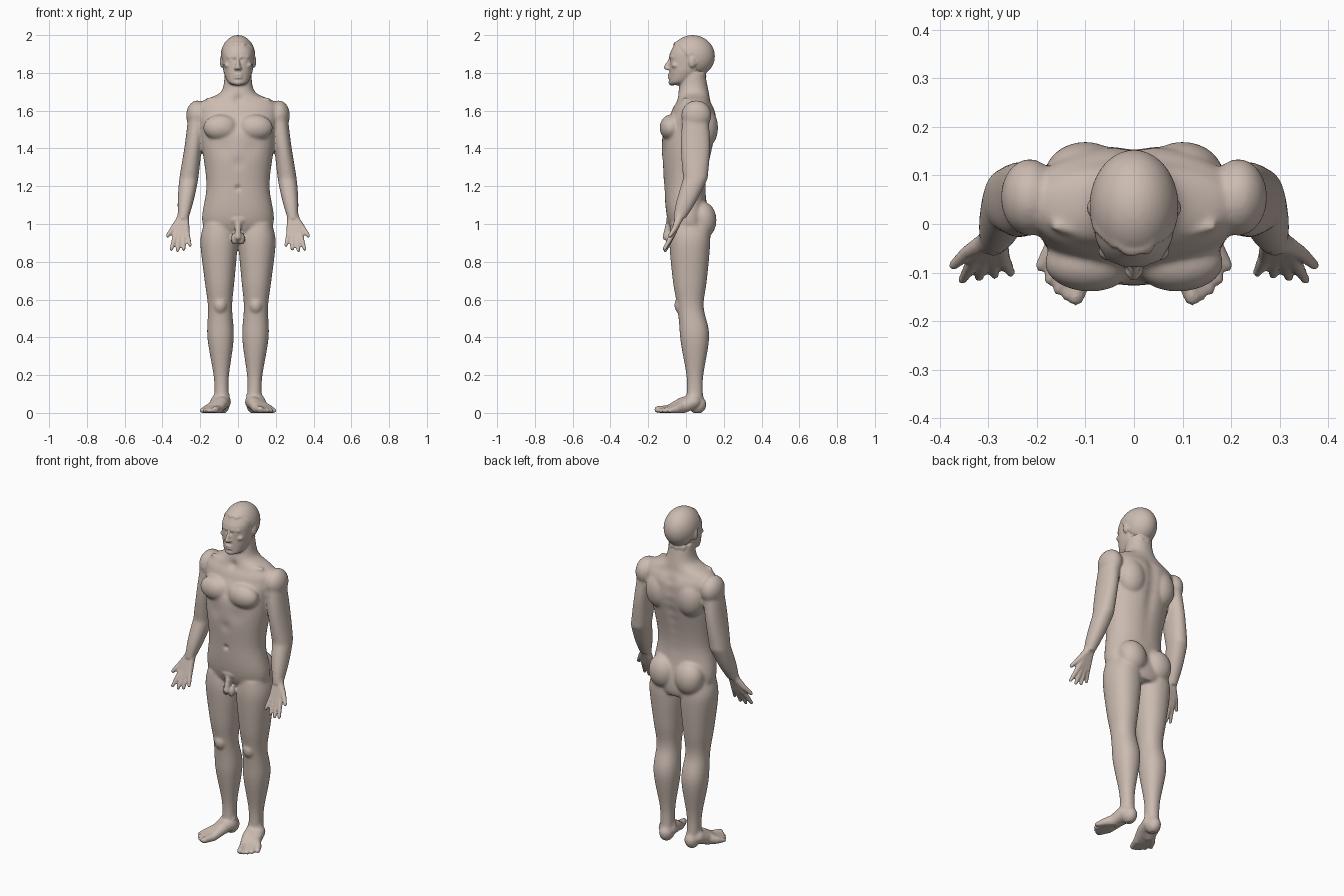
import bpy, bmesh, math
from mathutils import Vector, Matrix

cube = bpy.data.objects.get("Cube")
if cube:
    bpy.data.objects.remove(cube)

bm = bmesh.new()
BOTH = (1, -1)
MIDDLE = (1,)


def spline(before, start, end, after, t):
    """Smooth curve from start to end, guided by the neighbours."""
    result = []
    for a, b, c, d in zip(before, start, end, after):
        bend = (2 * a - 5 * b + 4 * c - d) * t * t + (3 * b - a - 3 * c + d) * t ** 3
        result.append(b + ((c - a) * t + bend) / 2)
    return result


def rounded(value, power):
    return math.copysign(abs(value) ** (2 / power), value)


def loft(rows, center, sides=MIDDLE, power=2.2, count=40, steps=6):
    """Stack rounded rings (height, half width, half depth) along a center line."""
    padded = [rows[0]] + rows + [rows[-1]]
    fine = [spline(*padded[i:i + 4], k / steps)
            for i in range(len(rows) - 1) for k in range(steps)] + [rows[-1]]
    angles = [math.tau * k / count for k in range(count)]
    for side in sides:
        rings = []
        for z, width, depth in fine:
            x, y = center(z, depth)
            rings.append([bm.verts.new((side * (x + width * rounded(math.cos(a), power)),
                                        y + depth * rounded(math.sin(a), power), z))
                          for a in angles])
        for low, high in zip(rings, rings[1:]):
            for k in range(count):
                bm.faces.new((low[k - 1], low[k], high[k], high[k - 1]))
        bm.faces.new(rings[0])
        bm.faces.new(rings[-1])


def blob(center, radii, sides=BOTH, detail=3):
    """Ellipsoid, mirrored to both sides by default."""
    for side in sides:
        place = Matrix.Translation((side * center[0], center[1], center[2]))
        bmesh.ops.create_icosphere(bm, subdivisions=detail, radius=1,
                                   matrix=place @ Matrix.Diagonal((*radii, 1)))


def tube(points, radii, sides=BOTH):
    """Rounded tapering limb made of closely spaced balls."""
    joints = [(Vector(p), r) for p, r in zip(points, radii)]
    for (start, r0), (end, r1) in zip(joints, joints[1:]):
        count = max(2, int((end - start).length / (0.3 * min(r0, r1))))
        for k in range(count + 1):
            t = k / count
            radius = r0 + (r1 - r0) * t
            blob(start.lerp(end, t), (radius, radius, radius), sides, detail=2)


# Torso and neck, arched at the waist
def torso_line(z, depth):
    arch = (z - 1.2) ** 2 * (.3 if z > 1.2 else .6)
    return 0, min(.04, arch - .005)


loft([(.9, .1, .08), (1, .19, .11), (1.2, .167, .11), (1.4, .19, .135), (1.5, .2, .14),
      (1.6, .22, .115), (1.65, .19, .09), (1.7, .09, .08), (1.8, .07, .06)], torso_line)
blob((.09, -.08, 1.51), (.095, .06, .07))       # chest muscles
blob((.1, .1, 1.51), (.085, .07, .11))          # shoulder blades
blob((.215, .055, 1.575), (.06, .08, .08))      # shoulders
blob((.087, .085, 1.02), (.087, .077, .1))      # buttocks
tube([(.02, -.035, 1.65), (.16, -.005, 1.66)], [.012, .012])   # collarbones


# Legs, with the calves set back behind the thighs
def leg_line(z, depth):
    return .085 + .018 * z, .02 + .027 / (1 + math.exp(30 * (z - .5)))


loft([(.04, .037, .05), (.1, .037, .043), (.2, .041, .045), (.4, .07, .077), (.56, .064, .07),
      (.7, .079, .09), (.9, .098, .108), (1, .08, .1)], leg_line, BOTH)
blob((.094, -.03, .57), (.036, .032, .045))     # kneecaps
blob((.086, .035, .095), (.045, .018, .02))     # ankle bones


# Arms, with the forearms swinging forward
def arm_line(z, depth):
    return .29 - .14 * (z - 1.03), .05 - .4 * max(0, 1.24 - z)


loft([(1.03, .028, .033), (1.12, .042, .053), (1.24, .05, .065), (1.42, .046, .078),
      (1.6, .05, .065)], arm_line, BOTH)

# Hands: four fanned fingers and a thumb
for i in range(4):
    wrist = (.304 - .008 * i, -.033, 1.04)
    knuckle = (.328 - .019 * i, -.068, .95)
    tip = (.353 - .033 * i, -.115 + .005 * i, .86 + .007 * (i - 1) ** 2)
    tube([wrist, knuckle, tip], [.021, .016, .01])
tube([(.303, -.035, 1.03), (.345, -.06, .975), (.372, -.085, .938)], [.021, .015, .011])

# Feet: heel and five toes turned outward
blob((.084, .06, .045), (.04, .048, .05))
for i in range(5):
    ankle = (.075 + .008 * i, .04, .06)
    arch = (.085 + .01 * i, -.02, .05 - .005 * i)
    ball = (.1 + .016 * i, -.09 + .01 * i, .02)
    tip_radius = .018 if i == 0 else .012
    tip = (.12 + .018 * i, -.15 + .004 * i * i, tip_radius)
    tube([ankle, arch, ball, tip], [.04, .035, .023, tip_radius])


# Head: the face keeps a level front that rounds off at the brow
def face_line(z, depth):
    return 0, depth - .088 + max(0, z - 1.9) / 2


loft([(1.735, .025, .025), (1.75, .052, .05), (1.785, .07, .075), (1.83, .08, .09),
      (1.92, .081, .09), (1.96, .05, .07)], face_line)
blob((0, .035, 1.888), (.087, .113, .107), MIDDLE, detail=4)        # skull
tube([(0, -.084, 1.872), (0, -.107, 1.828)], [.009, .012], MIDDLE)  # nose bridge
blob((.011, -.097, 1.823), (.009, .011, .008))                      # nostrils
for height in (1.789, 1.775):
    blob((0, -.089, height), (.023, .009, .006), MIDDLE)            # lips
blob((0, -.078, 1.748), (.026, .016, .017), MIDDLE)                 # chin
tube([(.016, -.083, 1.884), (.053, -.068, 1.884)], [.008, .008])    # brows
blob((.034, -.071, 1.862), (.015, .012, .009))                      # eyes
blob((.052, -.056, 1.84), (.022, .02, .016))                        # cheekbones
blob((.086, .033, 1.86), (.011, .019, .033))                        # ears

# Groin, kept simple
blob((0, -.078, 1.025), (.058, .026, .03), MIDDLE)
tube([(0, -.088, 1.01), (0, -.108, .93)], [.018, .017], MIDDLE)
blob((.017, -.085, .922), (.02, .023, .031))

# Fuse all the parts into one skin
bmesh.ops.recalc_face_normals(bm, faces=bm.faces[:])
mesh = bpy.data.meshes.new("body")
bm.to_mesh(mesh)
bm.free()
body = bpy.data.objects.new("body", mesh)
bpy.context.collection.objects.link(body)
bpy.ops.object.select_all(action='DESELECT')
body.select_set(True)
bpy.context.view_layer.objects.active = body


def apply(kind, **settings):
    modifier = body.modifiers.new(kind.title(), kind)
    for key, value in settings.items():
        setattr(modifier, key, value)
    bpy.ops.object.modifier_apply(modifier=modifier.name)


def is_soft(point):
    """True on the large forms, false on head, hands, feet and groin."""
    x, y, z = abs(point.x), point.y, point.z
    hand = x > .235 and z < 1.03
    groin = x < .065 and y < -.055 and .87 < z < 1.06
    return .06 < z < 1.745 and not hand and not groin


apply('REMESH', mode='VOXEL', voxel_size=.006)
group = body.vertex_groups.new(name="soft")
group.add([v.index for v in body.data.vertices if is_soft(v.co)], 1, 'REPLACE')
apply('SMOOTH', factor=.5, iterations=16, vertex_group="soft")

# Hollows: center, radius, depth
dents = [((0, -.12, 1.19), .013, .014),         # navel
         ((0, -.045, 1.66), .022, .01),         # throat
         ((0, -.13, 1.52), .03, .005),          # breastbone
         ((0, -.125, 1.32), .03, .005)]         # belly line
for side in BOTH:
    dents += [((side * .17, .07, 1), .05, .007),            # hips
              ((side * .016, -.088, 1.866), .01, .008),     # eye corners
              ((side * .07, -.12, 1.4), .045, .005)]        # ribs
dents += [((0, .15, 1.18 + .06 * i), .035, .01) for i in range(8)]   # spine

bm = bmesh.new()
bm.from_mesh(body.data)
bm.normal_update()
for v in bm.verts:
    p = v.co.copy()
    for center, radius, depth in dents:
        spread = (p - Vector(center)).length_squared / radius ** 2
        if spread < 6:
            v.co -= v.normal * depth * math.exp(-spread)
    # Raised cap of short hair
    hairline = 1.95 - 1.3 * min(max(p.y + .04, 0), .13) + .004 * math.sin(p.x * 160)
    if p.z > hairline and (abs(p.x) < .087 or p.z > 1.9):
        v.co += v.normal * .005
bm.to_mesh(body.data)
bm.free()
apply('SMOOTH', factor=.5, iterations=3)

# Flat soles
for v in body.data.vertices:
    v.co.z = max(v.co.z, 0)

skin = bpy.data.materials.new("skin")
skin.use_nodes = True
color = (.6, .5, .44, 1)
skin.diffuse_color = color
skin.node_tree.nodes["Principled BSDF"].inputs["Base Color"].default_value = color
body.data.materials.clear()
body.data.materials.append(skin)
bpy.ops.object.shade_smooth()
